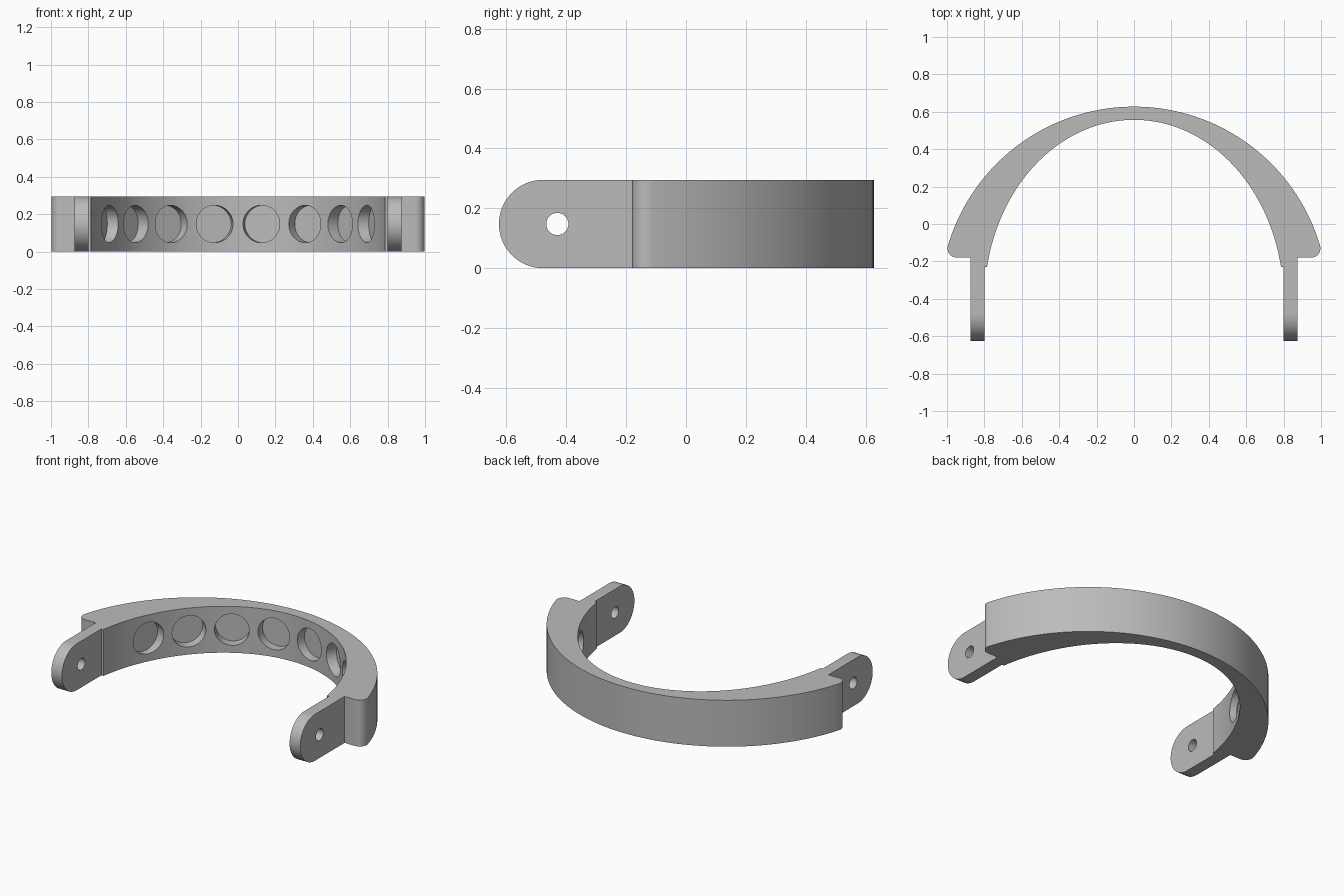
import bpy, bmesh
from math import sin, cos, pi, radians, asin, atan2, sqrt
from mathutils import Matrix, Vector

cube = bpy.data.objects.get("Cube")
if cube:
    bpy.data.objects.remove(cube, do_unlink=True)

HEIGHT = 0.295
MID = HEIGHT / 2
ARC_Y = -0.41          # shared centre of the outer circle and inner ellipse
OUTER_R = 1.0375
INNER_A, INNER_B = 0.80, 0.967
END_Y = -0.18          # flat ends of the band
FILLET = 0.05

grey = bpy.data.materials.new("plain grey")
grey.use_nodes = True
grey.diffuse_color = (0.5, 0.5, 0.5, 1)
grey.node_tree.nodes["Principled BSDF"].inputs["Base Color"].default_value = (0.5, 0.5, 0.5, 1)


def arc(cx, cy, rx, ry, start, end, steps):
    """Points along an elliptical arc."""
    angles = [start + (end - start) * i / steps for i in range(steps + 1)]
    return [(cx + rx * cos(a), cy + ry * sin(a)) for a in angles]


def make_object(name, bm):
    bmesh.ops.recalc_face_normals(bm, faces=bm.faces)
    mesh = bpy.data.meshes.new(name)
    bm.to_mesh(mesh)
    bm.free()
    mesh.materials.append(grey)
    obj = bpy.data.objects.new(name, mesh)
    bpy.context.collection.objects.link(obj)
    return obj


def extrude_profile(name, points, offset):
    """Closed 3D outline pushed along an offset into a solid."""
    bm = bmesh.new()
    face = bm.faces.new([bm.verts.new(p) for p in points])
    made = bmesh.ops.extrude_face_region(bm, geom=[face])
    verts = [v for v in made["geom"] if isinstance(v, bmesh.types.BMVert)]
    bmesh.ops.translate(bm, verts=verts, vec=offset)
    return make_object(name, bm)


def add_cylinder(bm, start, end, radius, sides=48):
    start, end = Vector(start), Vector(end)
    axis = end - start
    turn = axis.to_track_quat("Z", "Y").to_matrix().to_4x4()
    bmesh.ops.create_cone(bm, cap_ends=True, segments=sides, radius1=radius,
                          radius2=radius, depth=axis.length,
                          matrix=Matrix.Translation((start + end) / 2) @ turn)


def finish(obj, cutter_bm):
    """Cut the holes, then smooth the curved faces."""
    cutter = make_object(obj.name + "_cutter", cutter_bm)
    cutter.hide_render = True
    mod = obj.modifiers.new("holes", "BOOLEAN")
    mod.operation = "DIFFERENCE"
    mod.solver = "EXACT"
    mod.object = cutter
    bpy.ops.object.select_all(action="DESELECT")
    bpy.context.view_layer.objects.active = obj
    obj.select_set(True)
    bpy.ops.object.modifier_apply(modifier=mod.name)
    bpy.data.objects.remove(cutter, do_unlink=True)
    bpy.ops.object.shade_smooth_by_angle(angle=radians(30))


# Curved band: right half of the outline, mirrored to close the arch
fillet_y = END_Y + FILLET
fillet_x = sqrt((OUTER_R - FILLET) ** 2 - (fillet_y - ARC_Y) ** 2)
tangent = atan2(fillet_y - ARC_Y, fillet_x)
tip_y = -0.23
tip = asin((tip_y - ARC_Y) / INNER_B)
half = arc(0, ARC_Y, INNER_A, INNER_B, pi / 2, tip, 48)
half += [(0.80, tip_y), (0.80, END_Y), (0.875, END_Y)]
half += arc(fillet_x, fillet_y, FILLET, FILLET, -pi / 2, tangent, 10)
half += arc(0, ARC_Y, OUTER_R, OUTER_R, tangent, pi / 2, 48)[1:]
outline = half + [(-x, y) for x, y in reversed(half[1:-1])]
band = extrude_profile("curved_band", [(x, y, 0) for x, y in outline], (0, 0, HEIGHT))

# Eight blind round pockets fanned around the inside
pockets = bmesh.new()
fan_y = -0.17
for step in range(-7, 8, 2):
    a = radians(10 * step)
    add_cylinder(pockets, (0.6 * sin(a), fan_y + 0.6 * cos(a), MID),
                 (0.78 * sin(a), fan_y + 0.78 * cos(a), MID), 0.1)
finish(band, pockets)

# Rounded mounting tabs with a pin hole
for side, sign in (("left", 1), ("right", -1)):
    rounded = arc(-0.625 + MID, MID, MID, MID, pi / 2, 3 * pi / 2, 32)
    shape = [(END_Y, 0), (END_Y, HEIGHT)] + rounded
    tab = extrude_profile(side + "_tab", [(sign * 0.80, y, z) for y, z in shape],
                          (sign * 0.075, 0, 0))
    pin = bmesh.new()
    add_cylinder(pin, (sign * 0.7, -0.43, MID), (sign * 1.0, -0.43, MID), 0.037, 32)
    finish(tab, pin)
